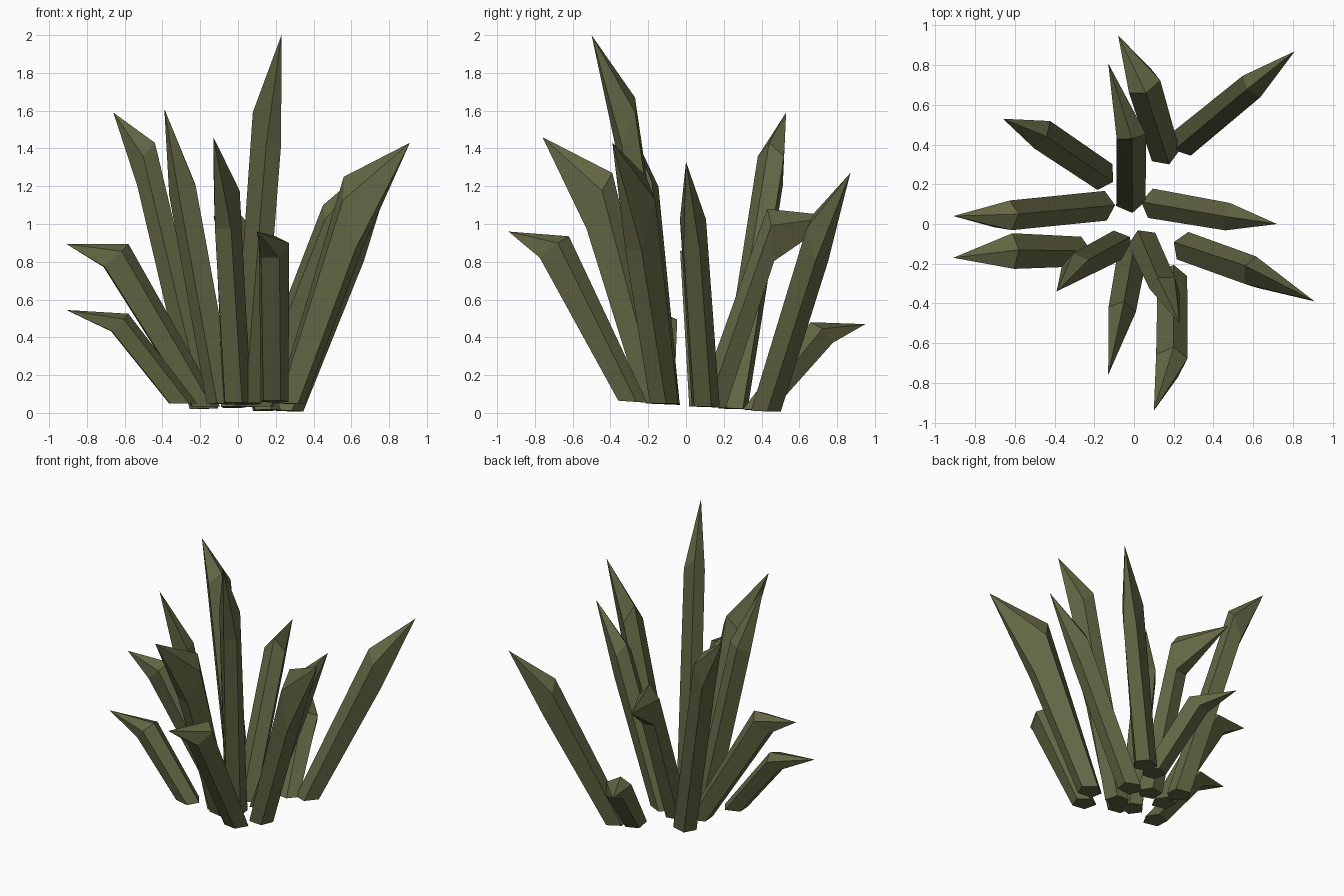
import bpy, bmesh, math
from mathutils import Vector

if "Cube" in bpy.data.objects:
    bpy.data.objects.remove(bpy.data.objects["Cube"])

mat = bpy.data.materials.new("olive_leaf")
mat.diffuse_color = (0.125, 0.135, 0.058, 1)
mat.use_nodes = True
mat.node_tree.nodes["Principled BSDF"].inputs["Base Color"].default_value = mat.diffuse_color

SIDES = 5


def ring(bm, inner, outer, side, half_width):
    """Five-sided section with its ridge on the inner side of the leaf."""
    mid, radial = (inner + outer) / 2, (outer - inner) / 2
    verts = []
    for i in range(SIDES):
        a = 2 * math.pi * i / SIDES
        verts.append(bm.verts.new(mid - radial * math.cos(a) * (1 if i == 0 else 1.2)
                                  + side * half_width * 1.05 * math.sin(a)))
    return verts


def leaf(name, base, inner, outer, tip, half_width=0.08):
    inner, outer, tip = Vector(inner), Vector(outer), Vector(tip)
    centre = Vector((base[0], base[1], 0))
    out = Vector((tip.x - centre.x, tip.y - centre.y, 0)).normalized()
    side = Vector((-out.y, out.x, 0))
    # feet lie on a slightly tilted plane
    lo, hi = centre - out * 0.075, centre + out * 0.075
    for p in (lo, hi):
        p.z = 0.04 - 0.07 * p.y
    bm = bmesh.new()
    foot = ring(bm, lo, hi, side, 0.075)
    shoulder = ring(bm, inner, outer, side, half_width)
    point = bm.verts.new(tip)
    bm.faces.new(foot)
    for i in range(SIDES):
        j = (i + 1) % SIDES
        bm.faces.new((foot[i], foot[j], shoulder[j], shoulder[i]))
        bm.faces.new((shoulder[i], shoulder[j], point))
    bmesh.ops.recalc_face_normals(bm, faces=bm.faces)
    me = bpy.data.meshes.new(name)
    bm.to_mesh(me)
    bm.free()
    me.materials.append(mat)
    bpy.context.collection.objects.link(bpy.data.objects.new(name, me))


# back leaves
leaf("leaf_back_low", (.15, .37), (.06, .66, .48), (.04, .76, .37), (-.08, .95, .47), .085)
leaf("leaf_back_mid", (-.02, .13), (-.01, .43, 1.08), (-.02, .46, .80), (-.13, .81, 1.04), .075)
leaf("leaf_back_right", (.26, .42), (.57, .68, 1.06), (.64, .72, .80), (.81, .87, 1.27), .07)
leaf("leaf_back_left", (-.17, .25), (-.44, .44, 1.43), (-.51, .47, 1.2), (-.66, .53, 1.59), .08)
# side leaves
leaf("leaf_left_mid", (-.17, .09), (-.58, .05, .895), (-.71, .03, .77), (-.91, .04, .895), .075)
leaf("leaf_left_low", (-.29, -.14), (-.58, -.13, .525), (-.67, -.15, .43), (-.91, -.17, .545), .09)
leaf("leaf_right_tall", (.27, -.12), (.56, -.21, 1.25), (.64, -.28, .86), (.91, -.39, 1.43), .075)
leaf("leaf_right_mid", (.11, .10), (.45, .04, 1.1), (.52, .03, .86), (.72, 0, 1.33), .07)
# front leaves
leaf("leaf_front_left", (-.08, -.11), (-.23, -.18, 1.22), (-.34, -.25, 1.15), (-.39, -.34, 1.61), .07)
leaf("leaf_front_tallest", (.05, -.10), (.12, -.27, 1.67), (.19, -.36, 1.42), (.23, -.50, 2.0), .07)
leaf("leaf_front_mid", (-.01, -.16), (-.05, -.39, 1.27), (-.08, -.52, .97), (-.13, -.76, 1.46), .07)
leaf("leaf_front_low", (.19, -.28), (.20, -.62, .935), (.17, -.77, .82), (.10, -.94, .96), .08)
